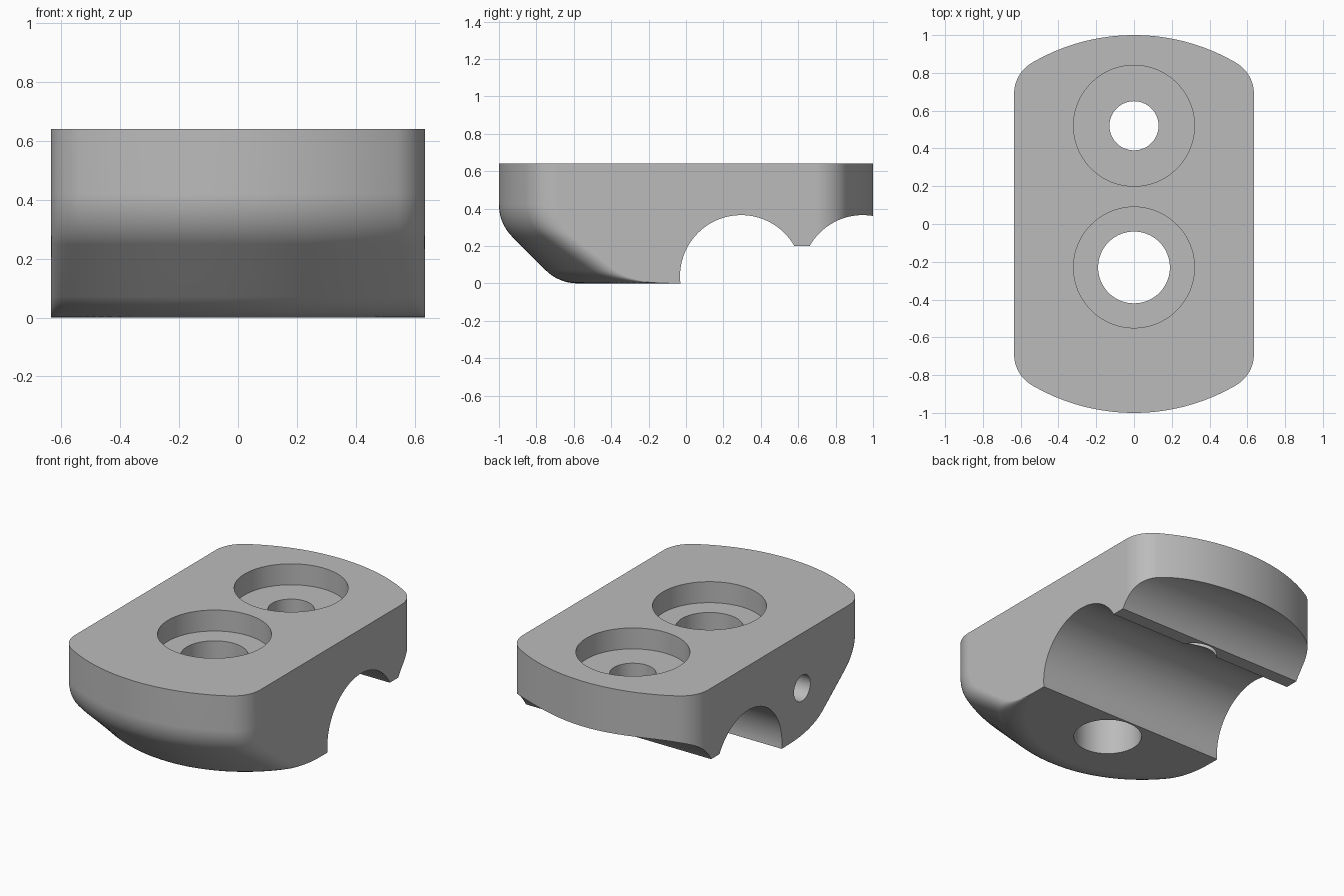
import bpy, bmesh, math
from mathutils import Matrix

cube = bpy.data.objects.get("Cube")
if cube:
    bpy.data.objects.remove(cube, do_unlink=True)

HALF_W, TOP, END_R, CORNER = 0.635, 0.64, 1.07, 0.19
END_Y = 1.0 - END_R          # centre of the rounded back end; front is mirrored

grey = bpy.data.materials.new("plain grey")
grey.use_nodes = True
colour = (0.5, 0.5, 0.5, 1)
grey.diffuse_color = colour
grey.node_tree.nodes["Principled BSDF"].inputs["Base Color"].default_value = colour


def make_object(name, bm):
    bmesh.ops.recalc_face_normals(bm, faces=bm.faces)
    mesh = bpy.data.meshes.new(name)
    bm.to_mesh(mesh)
    bm.free()
    mesh.materials.append(grey)
    obj = bpy.data.objects.new(name, mesh)
    bpy.context.collection.objects.link(obj)
    return obj


def arc(cx, cy, r, a0, a1, n):
    return [(cx + r * math.cos(a0 + (a1 - a0) * i / n),
             cy + r * math.sin(a0 + (a1 - a0) * i / n)) for i in range(n + 1)]


def rounded_end(radius):
    """Broad end arc blended into both straight sides, from +x to -x."""
    fx = HALF_W - CORNER
    dy = math.sqrt((radius - CORNER) ** 2 - fx ** 2)
    a = math.atan2(dy, fx)
    right = arc(fx, END_Y + dy, CORNER, 0, a, 12)
    middle = arc(0, END_Y, radius, a, math.pi - a, 40)[1:-1]
    left = [(-x, y) for x, y in reversed(right)]
    return right + middle + left


# Side profile of the front end: flat base, blend, 45 degree slope, blend, wall
blend = 0.1 / math.tan(math.pi / 8)
lower = arc(0.65, blend, blend, -math.pi / 2, -math.pi / 4, 8)
upper = arc(END_R - blend, 0.42, blend, -math.pi / 4, 0, 8)
profile = lower + upper + [(END_R, TOP)]

# Clamp body lofted from stacked outlines
bm = bmesh.new()
back = rounded_end(END_R)
rings = []
for radius, z in profile:
    front = [(-x, -y) for x, y in rounded_end(radius)]
    rings.append([bm.verts.new((x, y, z)) for x, y in back + front])
count = len(rings[0])
for low, high in zip(rings, rings[1:]):
    for i in range(count):
        j = (i + 1) % count
        bm.faces.new((low[i], low[j], high[j], high[i]))
bm.faces.new(rings[0])
bm.faces.new(rings[-1])
body = make_object("clamp_body", bm)

# Two cross grooves with a narrow ridge between them
GROOVE_R, GROOVE_Z, RIDGE = 0.327, 0.038, 0.2
edge = math.asin((RIDGE - GROOVE_Z) / GROOVE_R)
start = math.pi + math.asin(GROOVE_Z / GROOVE_R)
section = [(-0.03, -0.1)] + arc(0.295, GROOVE_Z, GROOVE_R, start, edge, 56)
section += arc(0.945, GROOVE_Z, GROOVE_R, math.pi - edge, math.pi / 3, 40)
section += [(1.11, -0.1)]
bm = bmesh.new()
face = bm.faces.new([bm.verts.new((-1, y, z)) for y, z in section])
moved = bmesh.ops.extrude_face_region(bm, geom=[face])["geom"]
bmesh.ops.translate(bm, vec=(2, 0, 0),
                    verts=[v for v in moved if isinstance(v, bmesh.types.BMVert)])
cutters = [make_object("groove_cutter", bm)]


def drill(name, radius, depth, centre, turn=0):
    bm = bmesh.new()
    matrix = Matrix.Translation(centre) @ Matrix.Rotation(turn, 4, 'Y')
    bmesh.ops.create_cone(bm, cap_ends=True, segments=80, radius1=radius,
                          radius2=radius, depth=depth, matrix=matrix)
    cutters.append(make_object(name, bm))


# Counterbored bolt holes and the side screw hole
for label, y, radius in (("front", -0.23, 0.19), ("back", 0.52, 0.13)):
    drill(label + "_counterbore_cutter", 0.32, 0.4, (0, y, 0.71))
    drill(label + "_hole_cutter", radius, 2, (0, y, 0.3))
drill("side_hole_cutter", 0.08, 0.8, (-0.4, -0.23, 0.3), math.pi / 2)

bpy.ops.object.select_all(action='DESELECT')
body.select_set(True)
bpy.context.view_layer.objects.active = body
for cutter in cutters:
    mod = body.modifiers.new(cutter.name, 'BOOLEAN')
    mod.operation = 'DIFFERENCE'
    mod.solver = 'EXACT'
    mod.object = cutter
    bpy.ops.object.modifier_apply(modifier=mod.name)
    bpy.data.objects.remove(cutter, do_unlink=True)

# Smooth curves, crisp machined edges
bpy.ops.object.shade_smooth_by_angle(angle=math.radians(25))
normals = body.modifiers.new("clean_normals", 'WEIGHTED_NORMAL')
normals.keep_sharp = True
